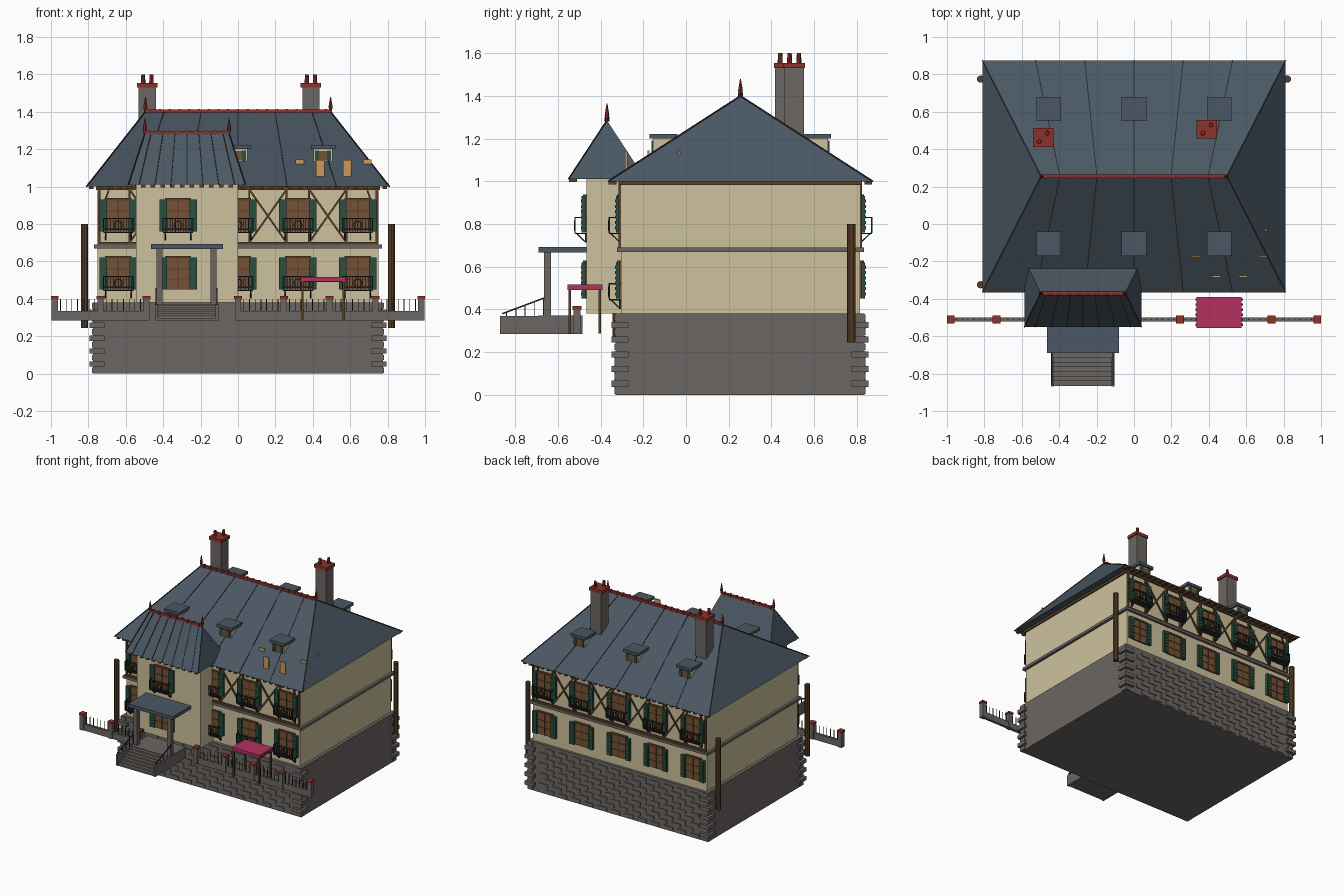
import bpy, bmesh, math
from mathutils import Matrix, Vector

if "Cube" in bpy.data.objects:
    bpy.data.objects.remove(bpy.data.objects["Cube"])


def material(name, *rgb):
    col = [((c / 255 + 0.055) / 1.055) ** 2.4 for c in rgb] + [1]
    m = bpy.data.materials.new(name)
    m.use_nodes = True
    m.diffuse_color = col
    m.node_tree.nodes["Principled BSDF"].inputs["Base Color"].default_value = col
    return m


CREAM = material("cream plaster", 206, 193, 157)
STONE = material("grey stone", 107, 102, 99)
SLATE = material("blue slate", 74, 87, 99)
GREEN = material("shutter green", 42, 78, 62)
WOOD = material("window brown", 118, 82, 54)
TIMBER = material("dark timber", 92, 64, 38)
RED = material("brick red", 140, 50, 43)
PINK = material("awning pink", 178, 50, 96)
IRON = material("black iron", 38, 40, 44)
STRAW = material("straw wood", 206, 152, 88)


class Part:
    """Collects simple solids into one named object."""

    def __init__(self, name, mat):
        self.name, self.mat, self.bm = name, mat, bmesh.new()

    def box(self, x0, x1, y0, y1, z0, z1):
        m = Matrix.Translation(((x0 + x1) / 2, (y0 + y1) / 2, (z0 + z1) / 2))
        m = m @ Matrix.Diagonal((abs(x1 - x0), abs(y1 - y0), abs(z1 - z0), 1))
        bmesh.ops.create_cube(self.bm, size=1, matrix=m)
        return self

    def bar(self, a, b, w, d=None):
        a, b = Vector(a), Vector(b)
        m = Matrix.Translation((a + b) / 2) @ (b - a).to_track_quat('Z', 'Y').to_matrix().to_4x4()
        m = m @ Matrix.Diagonal((w, d or w, (b - a).length, 1))
        bmesh.ops.create_cube(self.bm, size=1, matrix=m)
        return self

    def cone(self, x, y, z0, z1, r0, r1, n=8):
        bmesh.ops.create_cone(self.bm, cap_ends=True, segments=n, radius1=r0, radius2=r1,
                              depth=z1 - z0, matrix=Matrix.Translation((x, y, (z0 + z1) / 2)))
        return self

    def hip(self, cx, cy, hx, hy, z0, z1, ridge):
        base = [self.bm.verts.new((cx + i * hx, cy + j * hy, z0))
                for i, j in ((-1, -1), (1, -1), (1, 1), (-1, 1))]
        l, r = [self.bm.verts.new((cx + i * ridge, cy, z1)) for i in (-1, 1)]
        a, b, c, d = base
        for f in ((d, c, b, a), (a, b, r, l), (b, c, r), (c, d, l, r), (d, a, l)):
            self.bm.faces.new(f)
        return self

    def done(self):
        bmesh.ops.recalc_face_normals(self.bm, faces=self.bm.faces)
        mesh = bpy.data.meshes.new(self.name)
        self.bm.to_mesh(mesh)
        self.bm.free()
        mesh.materials.append(self.mat)
        bpy.context.collection.objects.link(bpy.data.objects.new(self.name, mesh))


CY = 0.255                      # house centre line
FRONT, BACK, TOWER = -0.305, 0.815, -0.465
COLUMNS = [-0.64, -0.32, 0, 0.32, 0.64]

# Basement, walls and tower
Part("basement", STONE).box(-0.775, 0.775, -0.33, 0.835, 0, 0.38).done()
Part("main_walls", CREAM).box(-0.75, 0.75, FRONT, BACK, 0.38, 1.0).done()
Part("tower_walls", CREAM).box(-0.545, 0, TOWER, FRONT + 0.1, 0.38, 1.01).done()
Part("floor_band", STONE).box(-0.77, 0.77, FRONT - 0.018, BACK + 0.018, 0.67, 0.69).done()

# Corner stones and facing stones
quoins, facing = Part("corner_stones", STONE), Part("facing_stones", STONE)
for i in range(11):
    z, k = i * 0.0345, 0.02 * (i % 2)
    for s in (-1, 1):
        for y, t in ((-0.33, -1), (0.835, 1)):
            quoins.box(s * (0.735 - k), s * (0.78 + k * 0.75), y - t * (0.04 + k),
                       y + t * (0.005 + k * 0.75), z + 0.003, z + 0.0315)
for row in range(9):
    for col in range(12):
        x, z = -0.7 + col * 0.114 + 0.05 * (row % 2), 0.01 + row * 0.04
        for y, t in ((-0.33, -1), (0.835, 1)):
            facing.box(x, x + 0.075, y, y + t * 0.006, z, z + 0.026)
quoins.done()
facing.done()

# Roofs with seams, gutters, ridge tiles and finials
seams, gutters = Part("roof_seams", IRON), Part("eave_gutters", TIMBER)
ridges, finials = Part("ridge_tiles", RED), Part("roof_finials", RED)
for name, cx, cy, hx, hy, z0, z1, rl, n in (
        ("main_roof", 0, CY, 0.81, 0.62, 1.0, 1.4, 0.495, 5),
        ("tower_roof", -0.273, -0.37, 0.313, 0.18, 1.01, 1.285, 0.225, 7)):
    Part(name, SLATE).hip(cx, cy, hx, hy, z0, z1, rl).done()
    for i in range(n):
        u = (2 * (i + 0.5) / n - 1) * rl
        for s in (-1, 1):
            if s < 0 or name == "main_roof":
                seams.bar((cx + u, cy, z1), (cx + u * 1.33, cy + s * hy, z0), 0.005)
    for i in (-1, 1):
        for s in (-1, 1):
            if s < 0 or name == "main_roof":
                seams.bar((cx + i * rl, cy, z1), (cx + i * hx, cy + s * hy, z0), 0.006)
        x = cx + i * rl
        finials.cone(x, cy, z1, z1 + 0.025, 0.006, 0.011).cone(x, cy, z1 + 0.025, z1 + 0.08, 0.011, 0.002)
    ridges.box(cx - rl, cx + rl, cy - 0.009, cy + 0.009, z1 - 0.004, z1 + 0.012)
    count = int(rl * 40)
    for i in range(count):
        x = cx - rl + 2 * rl * (i + 0.5) / count
        ridges.box(x - 0.006, x + 0.006, cy - 0.012, cy + 0.012, z1 - 0.006, z1 + 0.016)
    blocks = int(hx * 40)
    for i in range(blocks):
        x = cx - hx + 2 * hx * (i + 0.5) / blocks
        for s in (-1, 1):
            if s < 0 or name == "main_roof":
                gutters.box(x - 0.012, x + 0.012, cy + s * (hy - 0.04), cy + s * (hy - 0.003), z0 - 0.014, z0)
gutters.box(-0.76, 0.76, FRONT - 0.01, BACK + 0.01, 0.982, 1.0)
for p in (seams, gutters, ridges, finials):
    p.done()

# Timber framing on the upper floor
frame = Part("timber_framing", TIMBER)
for y, s in ((FRONT, -1), (BACK, 1)):
    y += s * 0.004
    for x in (-0.743, 0.743):
        frame.box(x - 0.007, x + 0.007, y - 0.006, y + 0.006, 0.69, 0.99)
        frame.bar((x, y, 0.84), (x * 0.93, y, 0.98), 0.009)
    frame.box(-0.75, 0.75, y - 0.006, y + 0.006, 0.69, 0.704)
    for a, b in zip(COLUMNS, COLUMNS[1:]):
        m = (a + b) / 2
        for k in (-0.1, 0.1):
            frame.bar((m - k, y, 0.7), (m + k, y, 0.985), 0.01)
            frame.box(m + k - 0.005, m + k + 0.005, y - 0.005, y + 0.005, 0.7, 0.985)
frame.done()

# Windows, shutters and balconies
panes, bars = Part("window_panels", WOOD), Part("window_bars", TIMBER)
shutters, rails = Part("shutters", GREEN), Part("balconies", IRON)


def window(x, wall, s, z, balcony):
    Y = lambda d: wall + s * d
    panes.box(x - 0.066, x + 0.066, Y(0), Y(0.012), z, z + 0.165)
    bars.box(x - 0.003, x + 0.003, Y(0.01), Y(0.016), z, z + 0.165)
    bars.box(x - 0.07, x + 0.07, Y(0), Y(0.018), z + 0.165, z + 0.178)
    for zz in (z + 0.055, z + 0.11):
        bars.box(x - 0.066, x + 0.066, Y(0.01), Y(0.015), zz - 0.002, zz + 0.002)
    for k in (-1, 1):
        shutters.box(x + k * 0.06, x + k * 0.1, Y(0.004), Y(0.024), z, z + 0.17)
        for j in range(6):
            shutters.box(x + k * 0.066, x + k * 0.094, Y(0.024), Y(0.027), z + 0.015 + j * 0.025, z + 0.03 + j * 0.025)
    if not balcony:
        return
    b, t = z - 0.002, z + 0.07
    rails.box(x - 0.08, x + 0.08, Y(0), Y(0.055), b - 0.006, b)
    for zz in (t, b + 0.014):
        rails.bar((x - 0.08, Y(0.055), zz), (x + 0.08, Y(0.055), zz), 0.006)
    for k in (-0.08, 0.08):
        rails.bar((x + k, Y(0), t), (x + k, Y(0.055), t), 0.006)
        rails.bar((x + k, Y(0.055), b), (x + k, Y(0.055), t), 0.006)
        rails.bar((x + k * 0.85, Y(0.003), b - 0.045), (x + k * 0.85, Y(0.05), b), 0.006)
        rails.box(x + k * 0.85 - 0.004, x + k * 0.85 + 0.004, Y(0), Y(0.008), b - 0.045, b)
    for i in range(11):
        u = x - 0.07 + i * 0.014
        rails.bar((u, Y(0.055), b), (u, Y(0.055), t), 0.003)
    for i in range(10):
        p, q = [(x + 0.022 * math.cos(a), Y(0.057), (b + t) / 2 + 0.022 * math.sin(a))
                for a in (i * math.tau / 10, (i + 1) * math.tau / 10)]
        rails.bar(p, q, 0.005)


for x in COLUMNS:
    tower = x == -0.32
    wall = TOWER if tower else FRONT
    window(x, wall, -1, 0.76, True)
    window(x, wall, -1, 0.45, not tower)
    window(x, BACK, 1, 0.76, True)
    window(x, BACK, 1, 0.45, False)

# Dormers
cheeks, lids = Part("dormer_bodies", CREAM), Part("dormer_roofs", SLATE)
for x in (-0.455, 0, 0.455):
    for s in (-1, 1):
        Y = lambda d: CY + s * d
        cheeks.box(x - 0.05, x + 0.05, Y(0.3), Y(0.41), 1.1, 1.2)
        lids.box(x - 0.066, x + 0.066, Y(0.295), Y(0.425), 1.2, 1.222)
        panes.box(x - 0.022, x + 0.022, Y(0.4), Y(0.414), 1.14, 1.19)
        for k in (-1, 1):
            shutters.box(x + k * 0.022, x + k * 0.042, Y(0.4), Y(0.417), 1.138, 1.192)
for p in (panes, bars, shutters, rails, cheeks, lids):
    p.done()

# Loose boards on the roof
boards = Part("roof_boards", STRAW)
for x, y, z, w, h in ((0.44, -0.28, 1.098, 0.045, 0.09), (0.585, -0.28, 1.098, 0.045, 0.09),
                      (0.33, -0.175, 1.132, 0.045, 0.024), (0.69, -0.175, 1.132, 0.045, 0.024),
                      (0.705, -0.033, 1.132, 0.015, 0.024)):
    boards.box(x - w / 2, x + w / 2, y - 0.005, y + 0.005, z - h / 2, z + h / 2)
boards.done()

# Chimneys
stacks, caps = Part("chimney_stacks", STONE), Part("chimney_caps", RED)
pots = Part("chimney_pots", RED)
for x, y in ((-0.485, 0.463), (0.39, 0.507)):
    stacks.box(x - 0.046, x + 0.046, y - 0.046, y + 0.046, 1.1, 1.53)
    caps.box(x - 0.055, x + 0.055, y - 0.05, y + 0.05, 1.53, 1.555)
    for k in (-0.022, 0.022):
        pots.cone(x + k, y + k, 1.55, 1.6, 0.012, 0.01)
for p in (stacks, caps, pots):
    p.done()

# Porch and steps
Part("porch_roof", SLATE).box(-0.465, -0.08, -0.69, TOWER, 0.667, 0.693).done()
steps, posts, handrails = Part("porch_steps", STONE), Part("porch_posts", STONE), Part("stair_rails", IRON)
steps.box(-0.44, -0.11, -0.69, -0.485, 0.285, 0.372)
for i in range(7):
    steps.box(-0.43, -0.12, -0.865 + i * 0.025, -0.68, 0.285, 0.298 + i * 0.0115)
for x in (-0.42, -0.13):
    posts.box(x - 0.016, x + 0.016, -0.665, -0.633, 0.372, 0.667)
for x in (-0.438, -0.112):
    steps.box(x - 0.007, x + 0.007, -0.87, -0.68, 0.285, 0.37)
    handrails.bar((x, -0.86, 0.38), (x, -0.66, 0.455), 0.007)
    for i in range(5):
        handrails.bar((x, -0.84 + i * 0.043, 0.37), (x, -0.84 + i * 0.043, 0.387 + i * 0.016), 0.004)
for p in (steps, posts, handrails):
    p.done()

# Front fence
wall, tops, pickets = Part("fence_wall", STONE), Part("fence_caps", RED), Part("fence_pickets", IRON)
for piers in ((-0.98, -0.735, -0.49), (0, 0.245, 0.49, 0.735, 0.98)):
    wall.box(piers[0], piers[-1], -0.52, -0.5, 0.285, 0.335)
    for x in piers:
        wall.box(x - 0.017, x + 0.017, -0.527, -0.493, 0.285, 0.4)
        tops.box(x - 0.021, x + 0.021, -0.531, -0.489, 0.4, 0.416)
    for x in piers[:-1]:
        for i in range(1, 8):
            pickets.bar((x + i * 0.0306, -0.51, 0.33), (x + i * 0.0306, -0.51, 0.4), 0.004)
for p in (wall, tops, pickets):
    p.done()

# Awning
canopy, legs = Part("awning_top", PINK).box(0.335, 0.575, -0.555, -0.39, 0.492, 0.516), Part("awning_legs", TIMBER)
for x in (0.345, 0.565):
    for y in (-0.545, -0.403):
        legs.box(x - 0.006, x + 0.006, y - 0.006, y + 0.006, 0.287, 0.495)
for i in range(6):
    canopy.box(0.328, 0.582, -0.545 + i * 0.027, -0.533 + i * 0.027, 0.49, 0.502)
canopy.done()
legs.done()

# Corner poles
poles = Part("corner_poles", TIMBER)
for x, y in ((0.82, 0.775), (-0.82, 0.775), (-0.82, -0.325)):
    poles.cone(x, y, 0.245, 0.8, 0.02, 0.02, 10)
poles.done()
